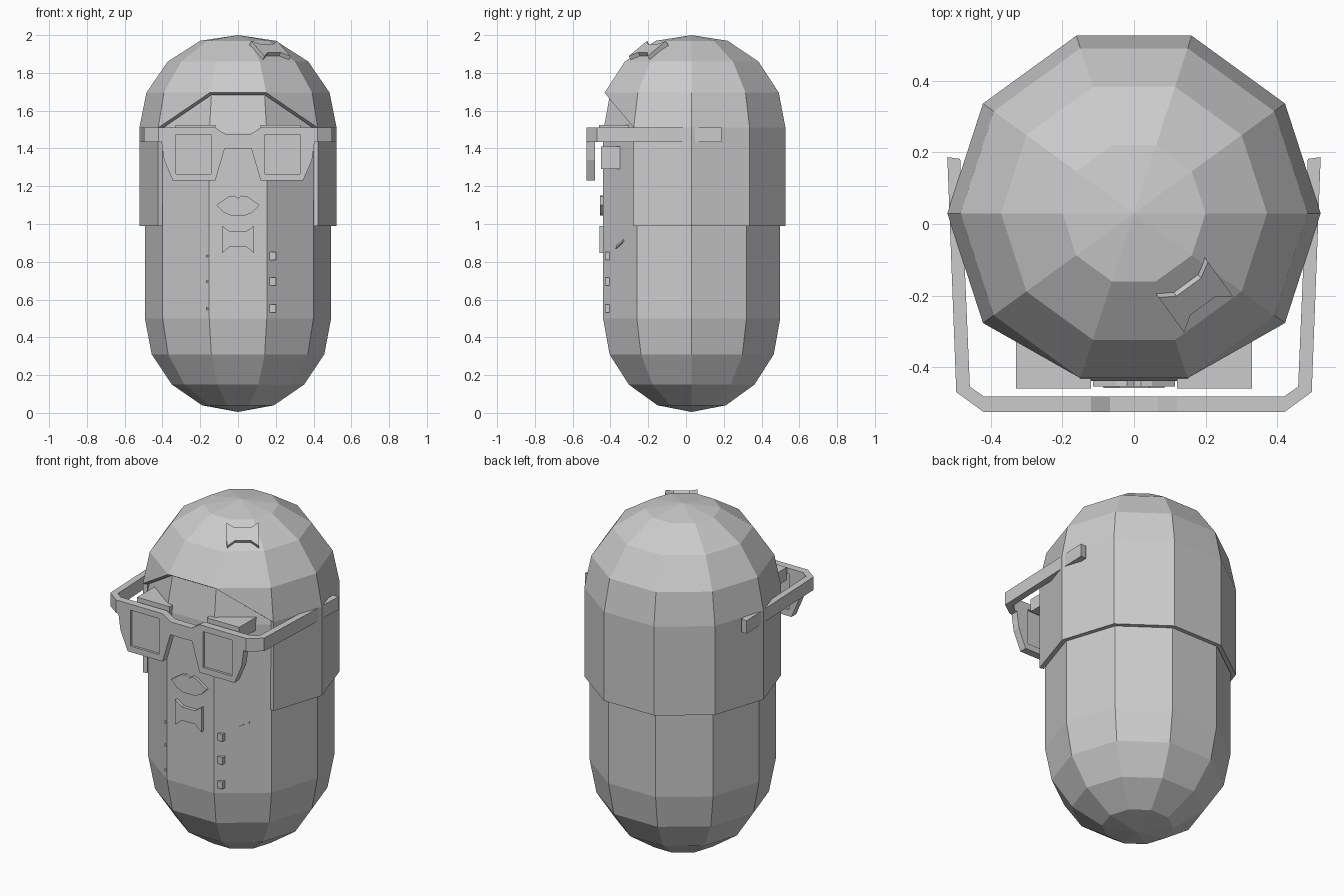
import bpy, bmesh, math
from mathutils import Matrix, Vector

if "Cube" in bpy.data.objects:
    bpy.data.objects.remove(bpy.data.objects["Cube"])

CY = 0.03   # body axis lies slightly behind the origin
SIDES = 10
UPRIGHT = Matrix.Rotation(math.pi / 2, 4, 'X')   # profile (x, z), facing -y


def add_object(name, bm):
    mesh = bpy.data.meshes.new(name)
    bmesh.ops.recalc_face_normals(bm, faces=bm.faces)
    bm.to_mesh(mesh)
    bm.free()
    ob = bpy.data.objects.new(name, mesh)
    bpy.context.collection.objects.link(ob)
    return ob


def ring(bm, r, z):
    step = 2 * math.pi / SIDES
    return [bm.verts.new((r * math.cos(i * step), CY + r * math.sin(i * step), z))
            for i in range(SIDES)]


def prism(name, loops, depth, matrix):
    """Extrude flat outlines (later loops are holes) and bake to a mesh."""
    cu = bpy.data.curves.new(name, 'CURVE')
    cu.dimensions = '2D'
    cu.fill_mode = 'BOTH'
    cu.extrude = depth / 2
    for pts in loops:
        sp = cu.splines.new('POLY')
        sp.points.add(len(pts) - 1)
        for p, (x, y) in zip(sp.points, pts):
            p.co = (x, y, 0, 1)
        sp.use_cyclic_u = True
    tmp = bpy.data.objects.new(name + "_curve", cu)
    bpy.context.collection.objects.link(tmp)
    deps = bpy.context.evaluated_depsgraph_get()
    mesh = bpy.data.meshes.new_from_object(tmp.evaluated_get(deps))
    bpy.data.objects.remove(tmp)
    bm = bmesh.new()
    bm.from_mesh(mesh)
    bpy.data.meshes.remove(mesh)
    bmesh.ops.remove_doubles(bm, verts=bm.verts, dist=1e-4)
    bm.transform(matrix)
    for f in bm.faces:
        f.smooth = False
    return add_object(name, bm)


def front_prism(name, loops, y0, y1):
    return prism(name, loops, y1 - y0, Matrix.Translation((0, (y0 + y1) / 2, 0)) @ UPRIGHT)


def box(name, x, y, z):
    bm = bmesh.new()
    bmesh.ops.create_cube(bm, size=1)
    for v in bm.verts:
        v.co = [(a + b) / 2 + c * (b - a) for c, (a, b) in zip(v.co, (x, y, z))]
    return add_object(name, bm)


def mirrored(pts):
    """Complete a right-half outline (top centre to bottom centre)."""
    return pts + [(-x, z) for x, z in reversed(pts)]


def rect(x0, x1, z0, z1):
    return [(x0, z0), (x1, z0), (x1, z1), (x0, z1)]


# Body: ten-sided capsule
bm = bmesh.new()
half = [(0.19, 0.04), (0.35, 0.15), (0.457, 0.31), (0.493, 0.5)]
profile = half + [(r, 1.985 - z) for r, z in reversed(half)]
rings = [ring(bm, r, z) for r, z in profile]
for a, b in zip(rings, rings[1:]):
    for i in range(SIDES):
        j = (i + 1) % SIDES
        bm.faces.new((a[i], a[j], b[j], b[i]))
for rg, z in ((rings[0], 0.005), (rings[-1], 1.98)):
    pole = bm.verts.new((0, CY, z))
    for i in range(SIDES):
        bm.faces.new((rg[i], rg[(i + 1) % SIDES], pole))
add_object("body", bm)

# Hair: thick cap with the front three panels opened below the fringe
bm = bmesh.new()
rings = [ring(bm, r, z) for r, z in
         [(0.522, 0.99), (0.522, 1.51), (0.485, 1.695), (0.372, 1.86), (0.2, 1.97)]]
for k, (a, b) in enumerate(zip(rings, rings[1:])):
    for i in range(SIDES):
        j = (i + 1) % SIDES
        if k < 2 and i in (6, 7, 8):
            if k == 1 and i == 6:
                bm.faces.new((a[i], b[j], b[i]))
            elif k == 1 and i == 8:
                bm.faces.new((a[j], b[j], b[i]))
            continue
        bm.faces.new((a[i], a[j], b[j], b[i]))
pole = bm.verts.new((0, CY, 2.0))
for i in range(SIDES):
    bm.faces.new((rings[-1][i], rings[-1][(i + 1) % SIDES], pole))
hair = add_object("hair", bm)
mod = hair.modifiers.new("thickness", 'SOLIDIFY')
mod.thickness = 0.025
mod.offset = -1

# Glasses: front frame with two openings, lenses and bent arms
frame = mirrored([(0.067, 1.476), (0.12, 1.51), (0.42, 1.51), (0.42, 1.434), (0.405, 1.434),
                  (0.392, 1.34), (0.345, 1.23), (0.12, 1.23), (0.07, 1.40)])
holes = [rect(s * 0.235 - 0.093, s * 0.235 + 0.093, 1.265, 1.475) for s in (-1, 1)]
front_prism("glasses_frame", [frame] + holes, -0.526, -0.482)
arm = [(0.42, -0.526), (0.497, -0.47), (0.522, 0.187), (0.486, 0.182),
       (0.459, -0.455), (0.42, -0.482)]
for s, side in ((-1, "left"), (1, "right")):
    prism("glasses_arm_" + side, [[(s * x, y) for x, y in arm]], 0.076,
          Matrix.Translation((0, 0, 1.472)))
    c = s * 0.235
    box("lens_" + side, (c - 0.094, c + 0.094), (-0.512, -0.495), (1.264, 1.476))
    # Brow and eye blocks behind the glasses
    xs = sorted((s * 0.12, s * 0.33))
    box("brow_" + side, xs, (-0.46, -0.28), (1.45, 1.525))
    xs = sorted((s * 0.16, s * 0.275))
    box("eye_" + side, xs, (-0.45, -0.33), (1.29, 1.41))

# Lips
lips = [(-0.115, 1.10), (-0.05, 1.145), (-0.02, 1.15), (0, 1.138), (0.02, 1.15), (0.05, 1.145),
        (0.115, 1.10), (0.075, 1.06), (0.035, 1.045), (-0.035, 1.045), (-0.075, 1.06)]
front_prism("lips", [lips], -0.455, -0.42)

# Bow tie, and a matching bow lying on the sloped hair
bow = mirrored([(0.042, 0.042), (0.085, 0.0725), (0.085, -0.0725), (0.042, -0.037)])
front_prism("bow_tie", [[(x, z + 0.918) for x, z in bow]], -0.459, -0.425)
az, tilt = math.radians(-54), math.radians(34)
place = (Matrix.Translation((0.168, -0.197, 1.915))
         @ Matrix.Rotation(az + math.pi / 2, 4, 'Z') @ Matrix.Rotation(tilt, 4, 'X'))
prism("hair_bow", [bow], 0.034, place)

# Buttons almost flush with the body, and a pocket edge
for n, z in enumerate((0.83, 0.695, 0.552)):
    box(f"button_right_{n}", (0.165, 0.2), (-0.428, -0.38), (z - 0.021, z + 0.021))
    box(f"button_left_{n}", (-0.168, -0.158), (-0.437, -0.40), (z - 0.006, z + 0.006))
pocket = [(0.25, 0.87), (0.26, 0.89), (0.275, 0.897), (0.305, 0.918), (0.305, 0.908), (0.275, 0.885)]
slope = Matrix.Translation((0, -0.461, 0)) @ Matrix(
    ((1, 0, 0, 0), (0.725, 1, 0, -0.0885), (0, 0, 1, 0), (0, 0, 0, 1)))
prism("pocket_edge", [pocket], 0.012, slope @ UPRIGHT)
